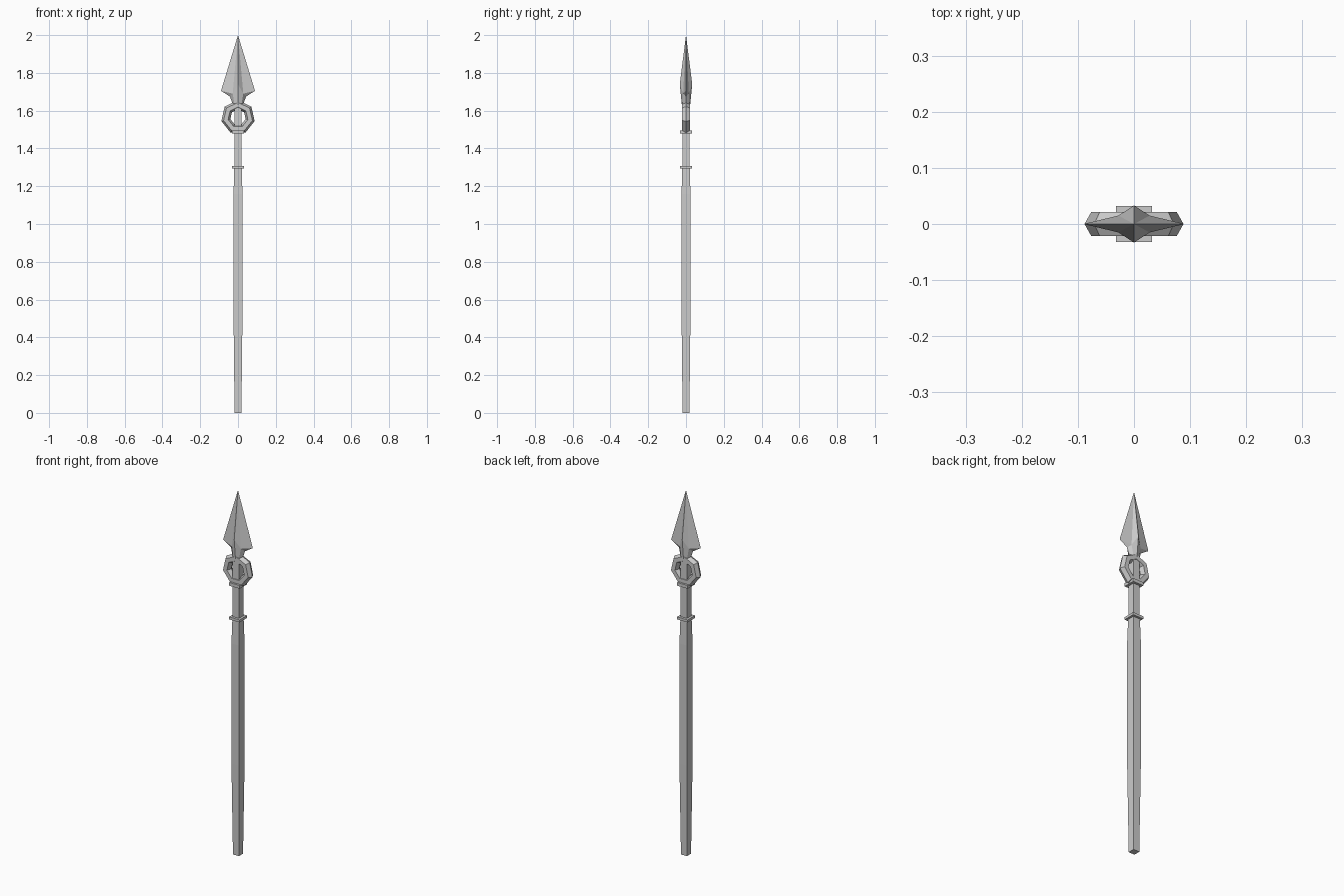
import bpy, bmesh, math

if "Cube" in bpy.data.objects:
    bpy.data.objects.remove(bpy.data.objects["Cube"])


def finish(name, bm):
    bmesh.ops.remove_doubles(bm, verts=bm.verts, dist=1e-5)
    bmesh.ops.recalc_face_normals(bm, faces=bm.faces)
    mesh = bpy.data.meshes.new(name)
    bm.to_mesh(mesh)
    bm.free()
    ob = bpy.data.objects.new(name, mesh)
    bpy.context.collection.objects.link(ob)
    return ob


def square_loft(name, profile):
    """Square column through (z, half width) stations, capped at both ends."""
    bm = bmesh.new()
    rings = [[bm.verts.new((sx * h, sy * h, z))
              for sx, sy in ((-1, -1), (1, -1), (1, 1), (-1, 1))]
             for z, h in profile]
    for a, b in zip(rings, rings[1:]):
        for i in range(4):
            j = (i + 1) % 4
            bm.faces.new((a[i], a[j], b[j], b[i]))
    bm.faces.new(rings[0])
    bm.faces.new(rings[-1])
    return finish(name, bm)


# Shaft: swells slightly at the grip; thinner rod runs up through the ring
square_loft("shaft", [(0, 0.018), (0.18, 0.02), (0.5, 0.0235),
                      (1.16, 0.0235), (1.3, 0.02)])
square_loft("neck_rod", [(1.3, 0.019), (1.64, 0.019)])

# Square collars
square_loft("lower_collar", [(1.293, 0.032), (1.307, 0.032)])
square_loft("upper_collar", [(1.478, 0.032), (1.496, 0.032)])

# Seven-sided ring with a hexagonal section, standing upright
bm = bmesh.new()
N, M, major, minor, cz = 7, 6, 0.066, 0.0245, 1.565
rings = []
for i in range(N):
    a = 2 * math.pi * i / N
    ring = []
    for k in range(M):
        b = 2 * math.pi * k / M
        r = major + minor * math.cos(b)
        ring.append(bm.verts.new((r * math.sin(a), minor * math.sin(b),
                                  cz + r * math.cos(a))))
    rings.append(ring)
for i in range(N):
    p, q = rings[i], rings[(i + 1) % N]
    for k in range(M):
        n = (k + 1) % M
        bm.faces.new((p[k], p[n], q[n], q[k]))
finish("ring", bm)

# Spearhead: one quarter, mirrored to all four sides
pts = {
    "tip": (0, 0, 2.0), "peak": (0, 0.033, 1.74),
    "crease": (0.028, 0.015, 1.69), "shoulder": (0.09, 0, 1.705),
    "notch": (0.043, 0, 1.675), "side": (0.026, 0, 1.63),
    "corner": (0.018, 0.018, 1.63), "front": (0, 0.022, 1.63),
    "core": (0, 0, 1.63),
}
faces = [("tip", "peak", "crease"), ("tip", "crease", "shoulder"),
         ("shoulder", "crease", "notch"),
         ("notch", "crease", "corner", "side"),
         ("crease", "peak", "front", "corner"),
         ("side", "corner", "front", "core")]
bm = bmesh.new()
for sx in (-1, 1):
    for sy in (-1, 1):
        v = {n: bm.verts.new((x * sx, y * sy, z)) for n, (x, y, z) in pts.items()}
        for f in faces:
            bm.faces.new([v[n] for n in f])
finish("spearhead", bm)
